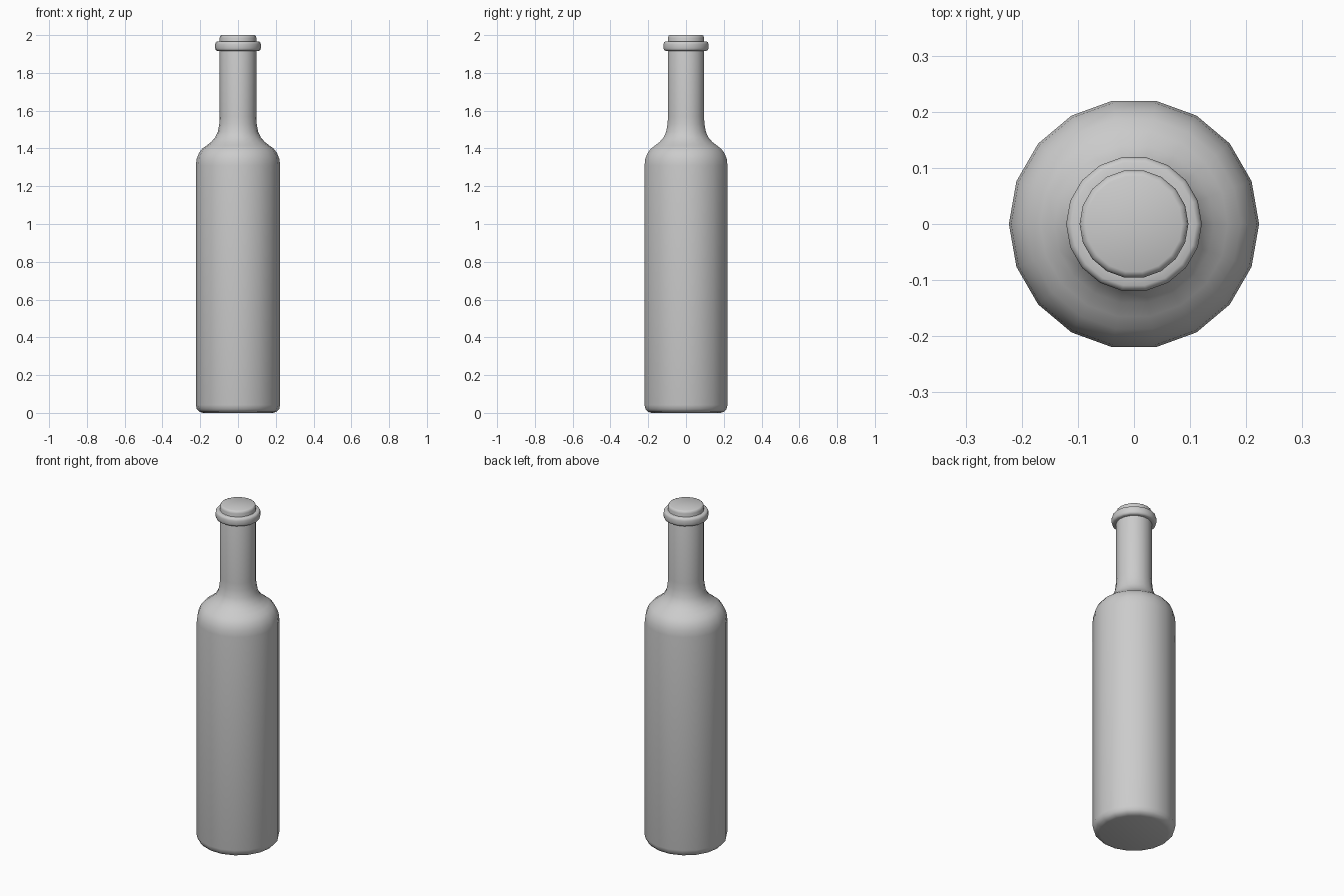
import bpy, bmesh, math

if "Cube" in bpy.data.objects:
    bpy.data.objects.remove(bpy.data.objects["Cube"])

SIDES = 18


def lathe(name, profile, closed=False):
    """Revolve (radius, z) points around z; open profiles get end caps."""
    bm = bmesh.new()
    rings = []
    for r, z in profile:
        rings.append([bm.verts.new((r * math.cos(a), r * math.sin(a), z))
                      for a in (2 * math.pi * i / SIDES for i in range(SIDES))])
    pairs = list(zip(rings, rings[1:]))
    if closed:
        pairs.append((rings[-1], rings[0]))
    else:
        bm.faces.new(rings[0])
        bm.faces.new(rings[-1])
    for low, high in pairs:
        for i in range(SIDES):
            j = (i + 1) % SIDES
            bm.faces.new((low[i], low[j], high[j], high[i]))
    bmesh.ops.recalc_face_normals(bm, faces=bm.faces)
    mesh = bpy.data.meshes.new(name)
    bm.to_mesh(mesh)
    bm.free()
    obj = bpy.data.objects.new(name, mesh)
    bpy.context.collection.objects.link(obj)
    bpy.ops.object.select_all(action='DESELECT')
    obj.select_set(True)
    bpy.context.view_layer.objects.active = obj
    bpy.ops.object.shade_smooth_by_angle(angle=math.radians(50))
    return obj


# Bottle: rounded base, straight body, S-curved shoulder, neck and closed top
lathe("bottle", [
    (0.185, 0.0), (0.205, 0.006), (0.218, 0.02), (0.223, 0.042),
    (0.223, 1.31), (0.219, 1.345), (0.207, 1.375), (0.19, 1.398),
    (0.167, 1.415), (0.142, 1.434), (0.121, 1.458), (0.107, 1.487),
    (0.099, 1.53), (0.097, 1.57),
    (0.097, 1.985), (0.094, 1.996), (0.086, 2.0),
])

# Raised ring below the mouth
lathe("lip_ring", [
    (0.09, 1.917), (0.111, 1.917), (0.118, 1.921), (0.121, 1.93),
    (0.121, 1.952), (0.118, 1.962), (0.111, 1.966), (0.09, 1.966),
], closed=True)
